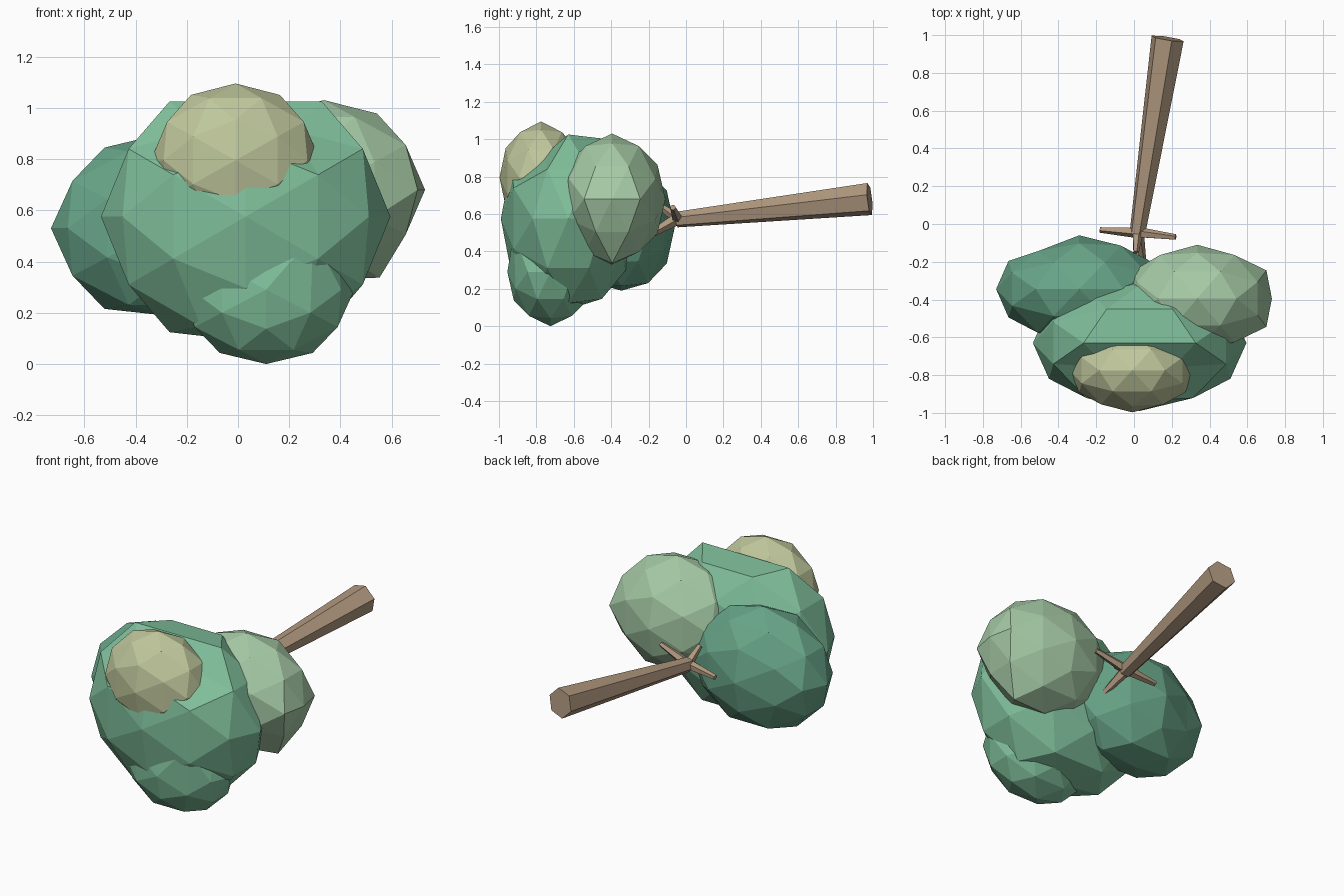
import bpy, bmesh, math
from mathutils import Vector

if "Cube" in bpy.data.objects:
    bpy.data.objects.remove(bpy.data.objects["Cube"])


def material(name, rgb):
    m = bpy.data.materials.new(name)
    m.diffuse_color = (*rgb, 1)
    m.use_nodes = True
    m.node_tree.nodes["Principled BSDF"].inputs["Base Color"].default_value = m.diffuse_color
    return m


def finish(bm, name, mat):
    bmesh.ops.recalc_face_normals(bm, faces=bm.faces)
    me = bpy.data.meshes.new(name)
    bm.to_mesh(me)
    bm.free()
    me.materials.append(mat)
    ob = bpy.data.objects.new(name, me)
    bpy.context.collection.objects.link(ob)
    return ob


def foliage(name, center, radii, mat, low=-9, high=9, tweaks=()):
    """Once-subdivided icosahedron, two-fold axes on x, y, z, stretched.
    Each tweak (test, shift) moves the corners whose direction passes the test."""
    bm = bmesh.new()
    t = (1 + math.sqrt(5)) / 2
    for a in (-1, 1):
        for b in (-t, t):
            for co in ((a, 0, b), (0, b, a), (b, a, 0)):
                bm.verts.new(co)
    bmesh.ops.convex_hull(bm, input=bm.verts[:])
    bmesh.ops.subdivide_edges(bm, edges=bm.edges[:], cuts=1, use_grid_fill=True)
    for v in bm.verts:
        n = v.co.normalized()
        v.co = [center[i] + n[i] * radii[i] for i in range(3)]
        v.co.z = min(max(v.co.z, low), high)
        for test, shift in tweaks:
            if test(n):
                v.co += Vector(shift)
    return finish(bm, name, mat)


def limb(name, p0, p1, r0, r1, sides, mat, turn=0.0):
    """Tapered prism between two points."""
    bm = bmesh.new()
    p0, p1 = Vector(p0), Vector(p1)
    q = (p1 - p0).to_track_quat('Z', 'Y')
    rings = []
    for p, r in ((p0, r0), (p1, r1)):
        rings.append([bm.verts.new(p + q @ Vector((r * math.cos(turn + k * math.tau / sides),
                                                   r * math.sin(turn + k * math.tau / sides), 0)))
                      for k in range(sides)])
    for k in range(sides):
        j = (k + 1) % sides
        bm.faces.new((rings[0][k], rings[0][j], rings[1][j], rings[1][k]))
    bm.faces.new(rings[0])
    bm.faces.new(rings[1])
    return finish(bm, name, mat)


bark = material("bark", (0.43, 0.31, 0.21))
green = material("leaf_green", (0.21, 0.51, 0.32))
dark = material("leaf_dark", (0.14, 0.38, 0.25))
pale = material("leaf_pale", (0.38, 0.59, 0.38))
yellow = material("leaf_yellow", (0.52, 0.57, 0.33))

# Trunk, lying along y
limb("trunk", (0.178, 0.982, 0.68), (0.018, -0.05, 0.57), 0.089, 0.043, 6, bark, math.radians(15))

# Branches at the trunk tip
fork = (0.018, -0.045, 0.575)
for i, (tip, r) in enumerate([((-0.18, -0.03, 0.55), 0.03), ((0.22, -0.07, 0.635), 0.03),
                              ((0.01, -0.15, 0.65), 0.03), ((0.05, -0.21, 0.48), 0.035)]):
    limb("branch_%d" % (i + 1), fork, tip, r, 0.016, 5, bark)

# Foliage clumps
foliage("main_foliage", (0.03, -0.63, 0.575), (0.565, 0.36, 0.53), green, low=0.09, high=1.025,
        tweaks=[(lambda n: n.z > 0.7 and n.y < -0.3, (0, 0.05, -0.09))])
foliage("left_foliage", (-0.29, -0.345, 0.53), (0.44, 0.285, 0.37), dark, low=0.19,
        tweaks=[(lambda n: n.x < -0.4 and n.y > 0.7, (0, -0.03, 0))])
foliage("right_foliage", (0.335, -0.395, 0.68), (0.395, 0.285, 0.35), pale,
        tweaks=[(lambda n: n.x > 0.4 and n.z < -0.7, (0.01, 0, -0.045)),
                (lambda n: 0.83 < n.x < 0.9, (0.03, 0, 0))])
foliage("top_foliage", (-0.01, -0.775, 0.795), (0.33, 0.222, 0.30), yellow)
foliage("lower_foliage", (0.11, -0.725, 0.29), (0.345, 0.23, 0.29), green,
        tweaks=[(lambda n: n.x > 0.4 and n.y < -0.7 and n.z > 0.2, (0.01, -0.01, 0.12))])
